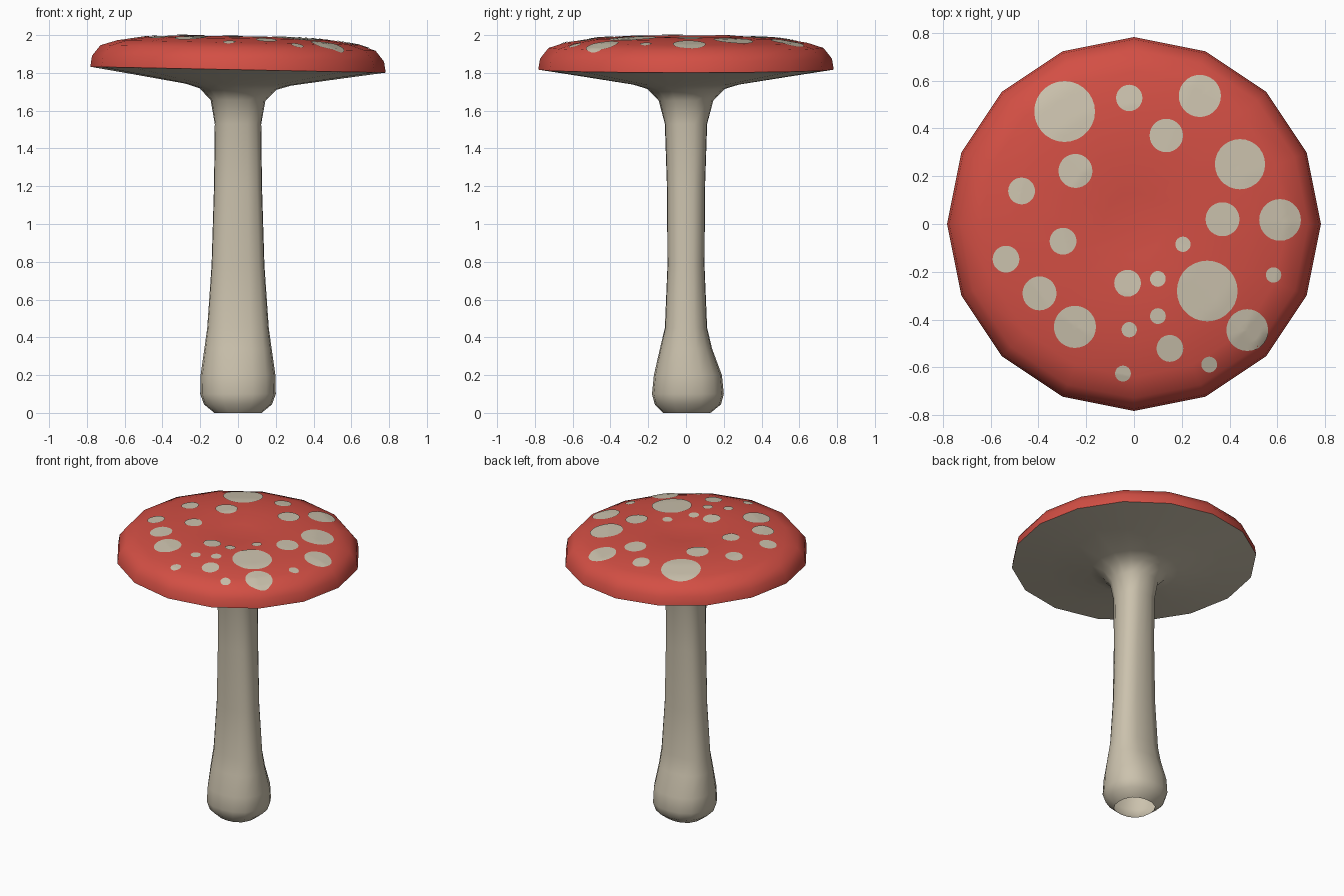
import bpy, math
from mathutils import Vector
from mathutils.bvhtree import BVHTree

if "Cube" in bpy.data.objects:
    bpy.data.objects.remove(bpy.data.objects["Cube"])

N = 16  # sides around the mushroom


def material(name, rgb):
    m = bpy.data.materials.new(name)
    m.diffuse_color = (*rgb, 1.0)
    m.use_nodes = True
    m.node_tree.nodes["Principled BSDF"].inputs["Base Color"].default_value = m.diffuse_color
    return m


red = material("cap red", (0.65, 0.078, 0.058))
cream = material("cream", (0.60, 0.54, 0.42))


def make_object(name, verts, faces, mat):
    me = bpy.data.meshes.new(name)
    me.from_pydata(verts, [], faces)
    me.materials.append(mat)
    for p in me.polygons:
        p.use_smooth = True
    ob = bpy.data.objects.new(name, me)
    bpy.context.collection.objects.link(ob)
    return ob


def loft(rings, tip=None):
    """rings: (x radius, y radius, z, y offset, diagonal bulge, tilt)"""
    verts, faces = [], []
    for rx, ry, z, oy, bulge, tilt in rings:
        for j in range(N):
            a = 2 * math.pi * j / N
            k = 1 + bulge * math.sin(2 * a) ** 2
            x, y = rx * k * math.cos(a), ry * k * math.sin(a) + oy
            verts.append((x, y, z + tilt * x))
    for i in range(len(rings) - 1):
        for j in range(N):
            k = (j + 1) % N
            faces.append((i * N + j, i * N + k, (i + 1) * N + k, (i + 1) * N + j))
    if tip is not None:
        verts.append((0, 0, tip))
        b = (len(rings) - 1) * N
        faces += [(b + j, b + (j + 1) % N, len(verts) - 1) for j in range(N)]
    return verts, faces


# stem: open at the foot, bulbous base, flaring into the cap underside
TILT = -0.02
stem = [
    (0.125, 0.125, 0.00, 0.005, 0.05, 0),
    (0.180, 0.175, 0.045, 0.01, 0.06, 0),
    (0.200, 0.190, 0.10, 0.01, 0.06, 0),
    (0.198, 0.180, 0.20, 0.01, 0.06, 0),
    (0.178, 0.138, 0.34, 0.0, 0.08, 0),
    (0.163, 0.112, 0.45, 0.0, 0.10, 0),
    (0.140, 0.098, 0.78, 0.0, 0.12, 0),
    (0.127, 0.101, 1.20, 0.0, 0.12, 0),
    (0.123, 0.112, 1.53, 0.0, 0.11, 0),
    (0.145, 0.145, 1.655, 0.0, 0.06, TILT),
    (0.205, 0.205, 1.715, 0.0, 0.02, TILT),
    (0.280, 0.280, 1.738, 0.0, 0.0, TILT),
    (0.550, 0.550, 1.781, 0.0, 0.0, TILT),
    (0.782, 0.782, 1.817, 0.0, 0.0, TILT),
]
make_object("stem_and_underside", *loft(stem), cream)

# cap: rounded rim, nearly flat top with a slight dip in the middle
profile = [(0.782, 1.817), (0.773, 1.875), (0.728, 1.932), (0.64, 1.960),
           (0.50, 1.982), (0.30, 1.993), (0.13, 1.980)]
cap_v, cap_f = loft([(r, r, z, 0, 0, TILT) for r, z in profile], tip=1.974)
make_object("cap", cap_v, cap_f, red)

# spots: thin discs draped over the cap (x, y, radius)
SPOTS = [
    (-0.29, 0.47, 0.127), (-0.02, 0.527, 0.055), (0.275, 0.535, 0.088),
    (0.135, 0.37, 0.07), (0.443, 0.25, 0.105), (-0.245, 0.222, 0.071),
    (-0.47, 0.138, 0.056), (0.37, 0.02, 0.071), (0.61, 0.017, 0.087),
    (0.205, -0.085, 0.032), (-0.297, -0.072, 0.056), (-0.535, -0.147, 0.056),
    (-0.395, -0.29, 0.071), (-0.027, -0.248, 0.056), (0.10, -0.23, 0.033),
    (0.306, -0.28, 0.127), (0.583, -0.213, 0.032), (0.10, -0.385, 0.033),
    (-0.02, -0.442, 0.032), (-0.247, -0.43, 0.088), (0.15, -0.52, 0.056),
    (0.473, -0.443, 0.087), (0.314, -0.587, 0.033), (-0.046, -0.625, 0.033),
]
tree = BVHTree.FromPolygons([Vector(v) for v in cap_v], cap_f)


def drape(x, y):
    hit = tree.ray_cast(Vector((x, y, 3)), Vector((0, 0, -1)))
    return hit[0] + hit[1] * 0.004


SEG, RINGS = 28, 5
verts, faces = [], []
for cx, cy, r in SPOTS:
    b = len(verts)
    verts.append(drape(cx, cy))
    for i in range(1, RINGS + 1):
        for j in range(SEG):
            a = 2 * math.pi * j / SEG
            d = r * i / RINGS
            verts.append(drape(cx + d * math.cos(a), cy + d * math.sin(a)))
    for j in range(SEG):
        k = (j + 1) % SEG
        faces.append((b, b + 1 + j, b + 1 + k))
        for i in range(RINGS - 1):
            p, q = b + 1 + i * SEG, b + 1 + (i + 1) * SEG
            faces.append((p + j, q + j, q + k, p + k))
make_object("cap_spots", verts, faces, cream)
